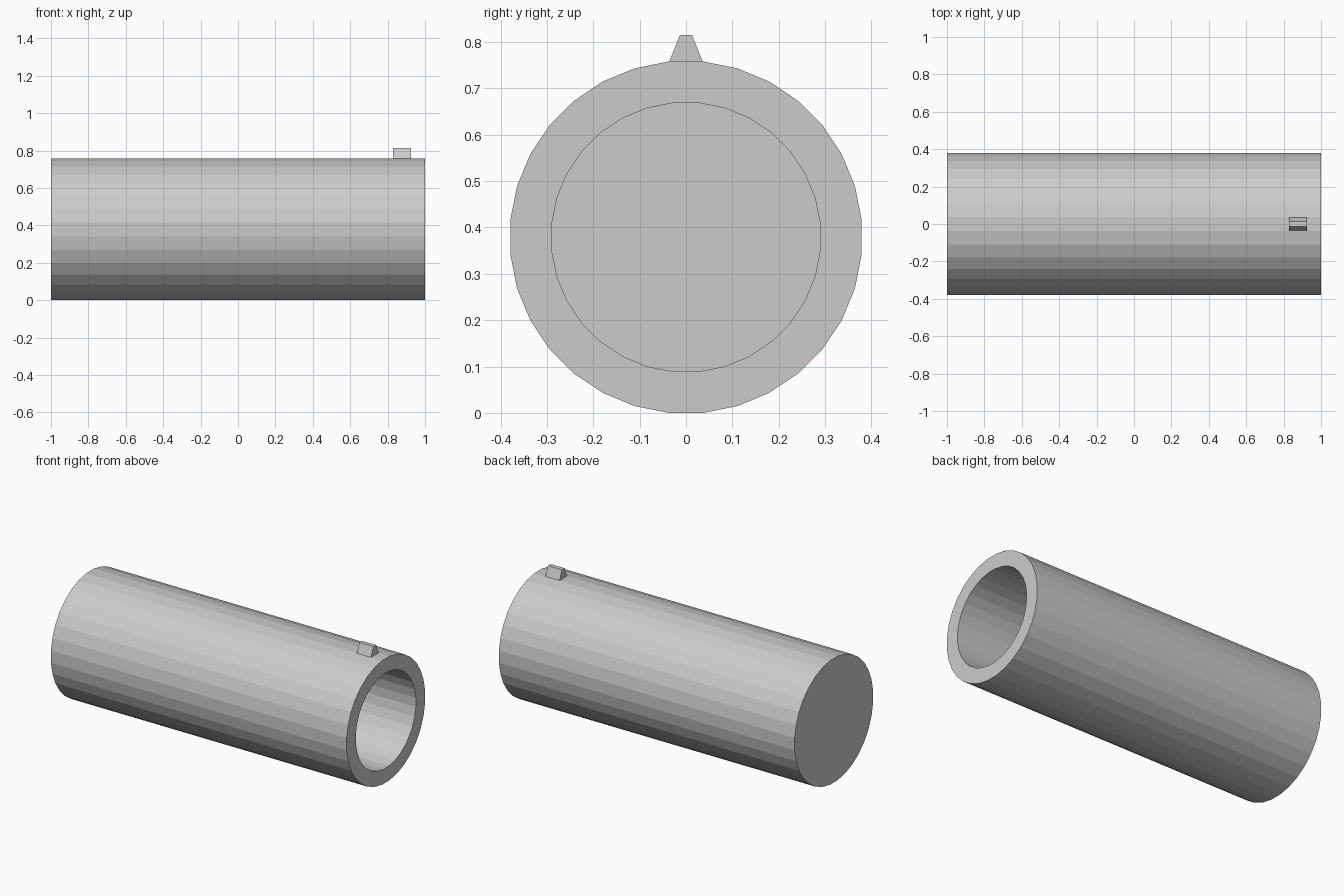
import bpy, bmesh
from math import pi, sin, cos

if "Cube" in bpy.data.objects:
    bpy.data.objects.remove(bpy.data.objects["Cube"])

SIDES = 32
FLAT = 0.379                      # outer distance from axis to a flat
R_OUT = FLAT / cos(pi / SIDES)
R_IN = 0.291


def make_object(name, bm):
    bmesh.ops.recalc_face_normals(bm, faces=bm.faces[:])
    mesh = bpy.data.meshes.new(name)
    bm.to_mesh(mesh)
    bm.free()
    obj = bpy.data.objects.new(name, mesh)
    bpy.context.collection.objects.link(obj)
    return obj


def ring(bm, x, r):
    angles = [(i + 0.5) * 2 * pi / SIDES for i in range(SIDES)]
    return [bm.verts.new((x, r * cos(a), FLAT + r * sin(a))) for a in angles]


# Tube: closed back, outer wall, muzzle rim, bore wall, bore floor
bm = bmesh.new()
rings = [ring(bm, x, r) for x, r in
         [(-1, R_OUT), (1, R_OUT), (1, R_IN), (-0.91, R_IN)]]
for a, b in zip(rings, rings[1:]):
    for i in range(SIDES):
        j = (i + 1) % SIDES
        bm.faces.new((a[i], a[j], b[j], b[i]))
bm.faces.new(rings[0])
bm.faces.new(rings[-1])
make_object("tube", bm)

# Sight: small tapered ridge on top near the open end
bm = bmesh.new()
profile = [(-0.036, 2 * FLAT), (0.036, 2 * FLAT), (0.013, 0.815), (-0.013, 0.815)]
ends = [[bm.verts.new((x, y, z)) for y, z in profile] for x in (0.83, 0.925)]
for end in ends:
    bm.faces.new(end)
for i in range(4):
    j = (i + 1) % 4
    bm.faces.new((ends[0][i], ends[0][j], ends[1][j], ends[1][i]))
make_object("front_sight", bm)
